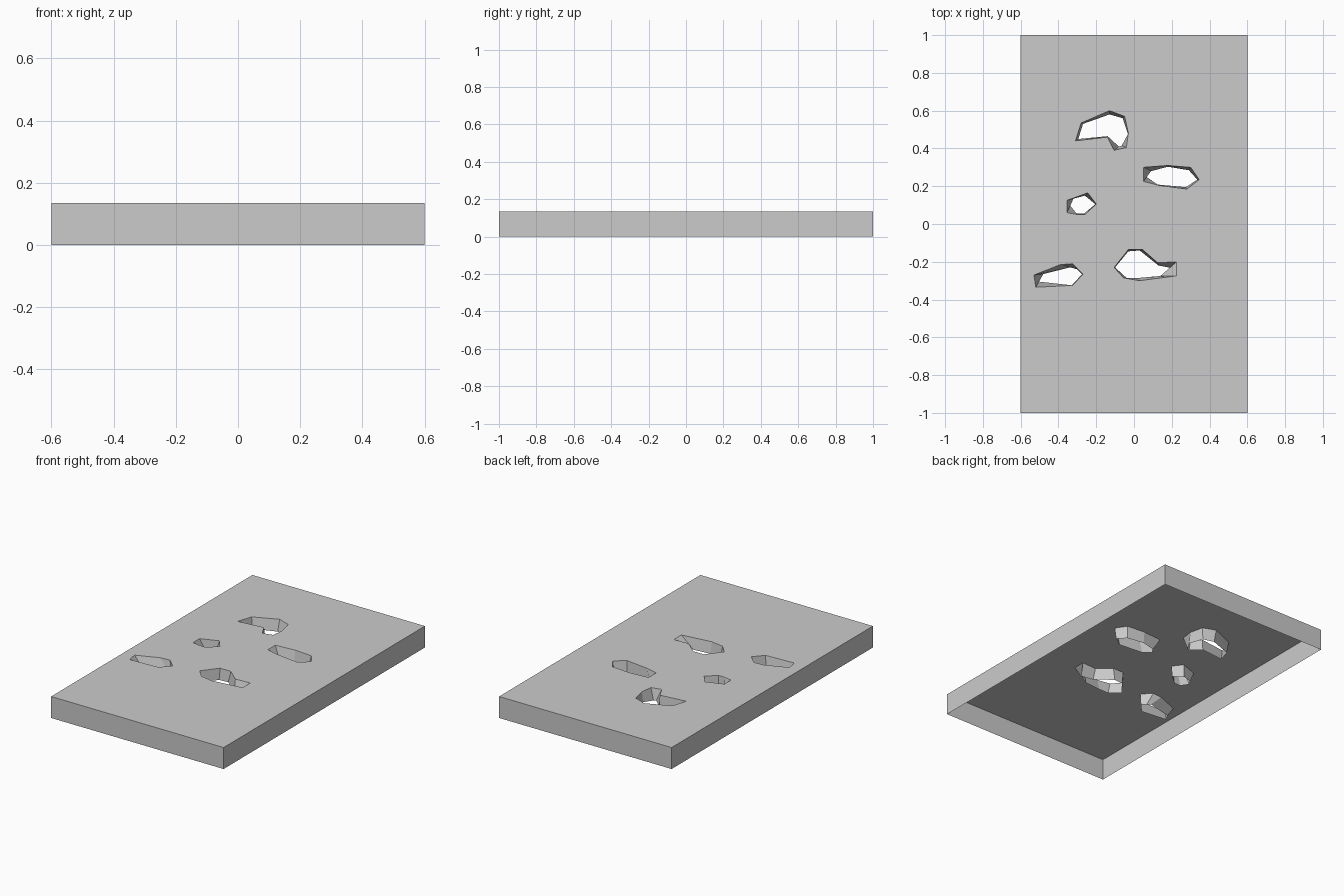
import bpy, bmesh
from mathutils import Vector

if "Cube" in bpy.data.objects:
    bpy.data.objects.remove(bpy.data.objects["Cube"])

W, L, H = 0.6, 1.0, 0.135   # half width, half length, height
LIP = 0.065                 # z where the hole walls end

# Each hole corner, clockwise: top x, top y, bottom x, bottom y
curved_hole = [(-.31, .44, -.295, .45), (-.28, .535, -.27, .53), (-.13, .6, -.13, .58),
               (-.05, .57, -.06, .56), (-.03, .48, -.03, .47), (-.04, .405, -.065, .415),
               (-.105, .39, -.08, .41), (-.14, .46, -.14, .465)]
right_hole = [(.05, .225, .065, .25), (.05, .3, .09, .28), (.18, .31, .18, .303),
              (.3, .3, .29, .285), (.345, .235, .335, .235), (.28, .185, .275, .195),
              (.13, .205, .11, .21)]
small_hole = [(-.355, .06, -.34, .1), (-.355, .125, -.32, .135), (-.245, .165, -.26, .15),
              (-.2, .105, -.205, .105), (-.26, .05, -.265, .055), (-.3, .05, -.31, .055)]
left_hole = [(-.52, -.335, -.505, -.305), (-.53, -.27, -.48, -.265), (-.39, -.215, -.32, -.225),
             (-.325, -.21, -.3, -.24), (-.27, -.265, -.275, -.265), (-.325, -.325, -.33, -.325)]
front_hole = [(-.105, -.23, -.1, -.23), (-.03, -.135, -.03, -.145), (.045, -.135, .03, -.14),
              (.125, -.205, .13, -.22), (.225, -.2, .21, -.235), (.225, -.275, .14, -.275),
              (.03, -.3, .03, -.285), (-.055, -.285, -.04, -.285)]
holes = [curved_hole, right_hole, small_hole, left_hole, front_hole]


def skirt(bm, top, bottom):
    """Join two rings with quads and return the edges of the top ring."""
    a = [bm.verts.new(p) for p in top]
    b = [bm.verts.new(p) for p in bottom]
    n = len(a)
    for i in range(n):
        j = (i + 1) % n
        bm.faces.new((a[i], b[i], b[j], a[j]))
    return [bm.edges.get((a[i], a[(i + 1) % n])) for i in range(n)]


bm = bmesh.new()

# Outer side walls, open underneath
corners = [(-W, -L), (W, -L), (W, L), (-W, L)]
rim = skirt(bm, [(x, y, H) for x, y in corners], [(x, y, 0) for x, y in corners])

# Slanted walls inside each hole
for hole in holes:
    rim += skirt(bm, [(x, y, H) for x, y, _, _ in hole],
                 [(x, y, LIP) for _, _, x, y in hole])

# Top sheet around the holes
fill = bmesh.ops.triangle_fill(bm, edges=rim, use_beauty=True, normal=Vector((0, 0, 1)))
for f in fill["geom"]:
    if isinstance(f, bmesh.types.BMFace):
        f.normal_update()
        if f.normal.z < 0:
            f.normal_flip()

mesh = bpy.data.meshes.new("perforated_panel")
bm.to_mesh(mesh)
bm.free()
panel = bpy.data.objects.new("perforated_panel", mesh)
bpy.context.collection.objects.link(panel)
